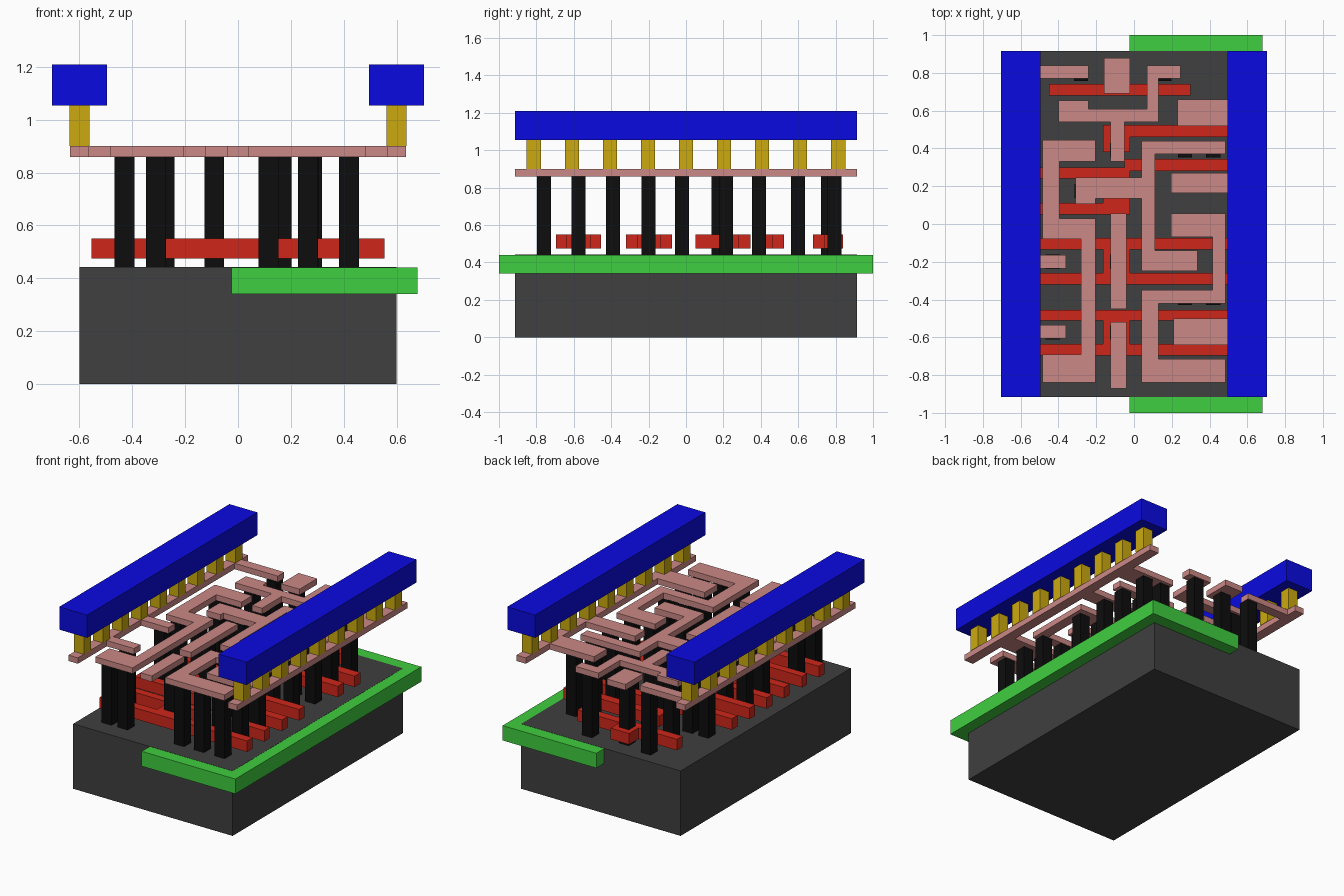
import bpy, bmesh

if "Cube" in bpy.data.objects:
    bpy.data.objects.remove(bpy.data.objects["Cube"])

def mat(name, r, g, b):
    m = bpy.data.materials.new(name)
    m.diffuse_color = (r, g, b, 1)
    m.use_nodes = True
    m.node_tree.nodes["Principled BSDF"].inputs["Base Color"].default_value = m.diffuse_color
    return m

DARK = mat("substrate_grey", .05, .05, .05)
GREEN = mat("well_green", .05, .62, .05)
RED = mat("gate_red", .62, .02, .01)
BLACK = mat("contact_black", .004, .004, .004)
PINK = mat("metal_pink", .6, .25, .24)
GOLD = mat("via_gold", .6, .4, .005)
BLUE = mat("rail_blue", .003, .003, .75)

def slab(name, seq, z0, z1, material):
    """Extrude a right-angled outline; seq alternates x, y at each turn."""
    xs, ys = seq[0::2], seq[1::2]
    bm = bmesh.new()
    pts = []
    for i, y in enumerate(ys):
        pts += [(xs[i], y), (xs[(i + 1) % len(xs)], y)]
    face = bm.faces.new([bm.verts.new((x, y, z0)) for x, y in pts])
    top = bmesh.ops.extrude_face_region(bm, geom=[face])["geom"]
    bmesh.ops.translate(bm, vec=(0, 0, z1 - z0),
                        verts=[v for v in top if isinstance(v, bmesh.types.BMVert)])
    bmesh.ops.recalc_face_normals(bm, faces=bm.faces)
    me = bpy.data.meshes.new(name)
    bm.to_mesh(me)
    bm.free()
    me.materials.append(material)
    ob = bpy.data.objects.new(name, me)
    bpy.context.collection.objects.link(ob)
    return ob

def box(name, x0, x1, y0, y1, z0, z1, material):
    return slab(name, [x0, y0, x1, y1], z0, z1, material)

def post(name, x, y, z0, z1, material, h=.0375):
    return box(name, x - h, x + h, y - h, y + h, z0, z1, material)

# Substrate block and the well set into its right side
box("substrate", -.6, .6, -.915, .915, 0, .442, DARK)
box("well", -.025, .68, -1, 1, .34, .441, GREEN)

# Gate strips
def gate(name, seq):
    slab(name, seq, .475, .55, RED)

gate("gate_back", [-.45, .68, .30, .74, -.02, .84, -.16, .74])
gate("gate_upper_right", [-.165, .38, -.02, .46, .555, .525])
gate("gate_crossing", [-.555, .24, -.02, .28, .555, .345, -.05, .30])
gate("gate_left", [-.555, .05, -.02, .20, -.165, .11])
for name, a, b, c, d in [("gate_pair_middle", -.32, -.26, -.135, -.075),
                         ("gate_pair_front", -.695, -.635, -.51, -.455)]:
    gate(name, [-.555, a, .555, b, -.02, c, .555, d, -.555, c, -.165, b])

# Contact pillars, listed as row y: column xs
rows = [(-.76, (-.43, -.31, .115, .265, .42)),
        (-.575, (-.43, -.09, .27, .42)),
        (-.425 + .035, (.27, .42)),
        (-.2, (-.43, -.09, .165, .28)),
        (-.022, (-.43, -.278, .27, .42)),
        (.175, (-.278, -.09)),
        (.213, (.27, .42)),
        (.39, (-.43, -.31, -.09, .27, .42)),
        (.60, (-.31, .28, .42)),
        (.76, (-.09,)),
        (.795, (-.28, .162))]
for y, xs in rows:
    for x in xs:
        post("contact", x, y, .43, .861, BLACK)

# Lower metal: supply combs with fingers (y low, y high, tip x)
Z0, Z1 = .86, .9
def comb(name, side, fingers):
    seq = [side * .635, -.915, side * .565]
    for lo, hi, tip in fingers:
        seq += [lo, tip, hi, side * .565]
    slab(name, seq + [.915], Z0, Z1, PINK)

comb("left_supply_comb", -1, [(-.605, -.535, -.36), (-.235, -.165, -.36), (.77, .84, -.24)])
comb("right_supply_comb", 1, [(-.64, -.5, .21), (.165, .27, .195), (.52, .66, .23)])

# Lower metal: signal tracks
def track(name, seq):
    slab(name, seq, Z0, Z1, PINK)

track("input_pad", [-.16, .69, -.02, .88])
track("track_back", [.07, .84, .245, .77, .13, .54, -.05, .33, -.125, .54,
                     -.40, .655, -.24, .61])
track("track_left", [-.485, .445, -.205, .33, -.395, .03, -.205, -.84,
                     -.485, -.69, -.28, -.08])
track("track_centre", [.04, .44, .485, .37, .11, -.14, .335, -.25, .04, .135,
                       -.205, .105, -.31, .245])
track("track_right", [.195, .055, .485, -.42, .13, -.715, .485, -.84, .04, -.35,
                      .415, -.07])
track("middle_strip", [-.125, -.45, -.04, .055])
track("front_strip", [-.125, -.87, -.04, -.52])

# Upper supply rails on rows of square vias
for s, side in [(-1, "left"), (1, "right")]:
    lo, hi = sorted((s * .495, s * .705))
    box(side + "_rail", lo, hi, -.915, .915, 1.055, 1.21, BLUE)
    for i in range(9):
        post(side + "_via", s * .6, (i - 4) * .2035, .9, 1.056, GOLD)
